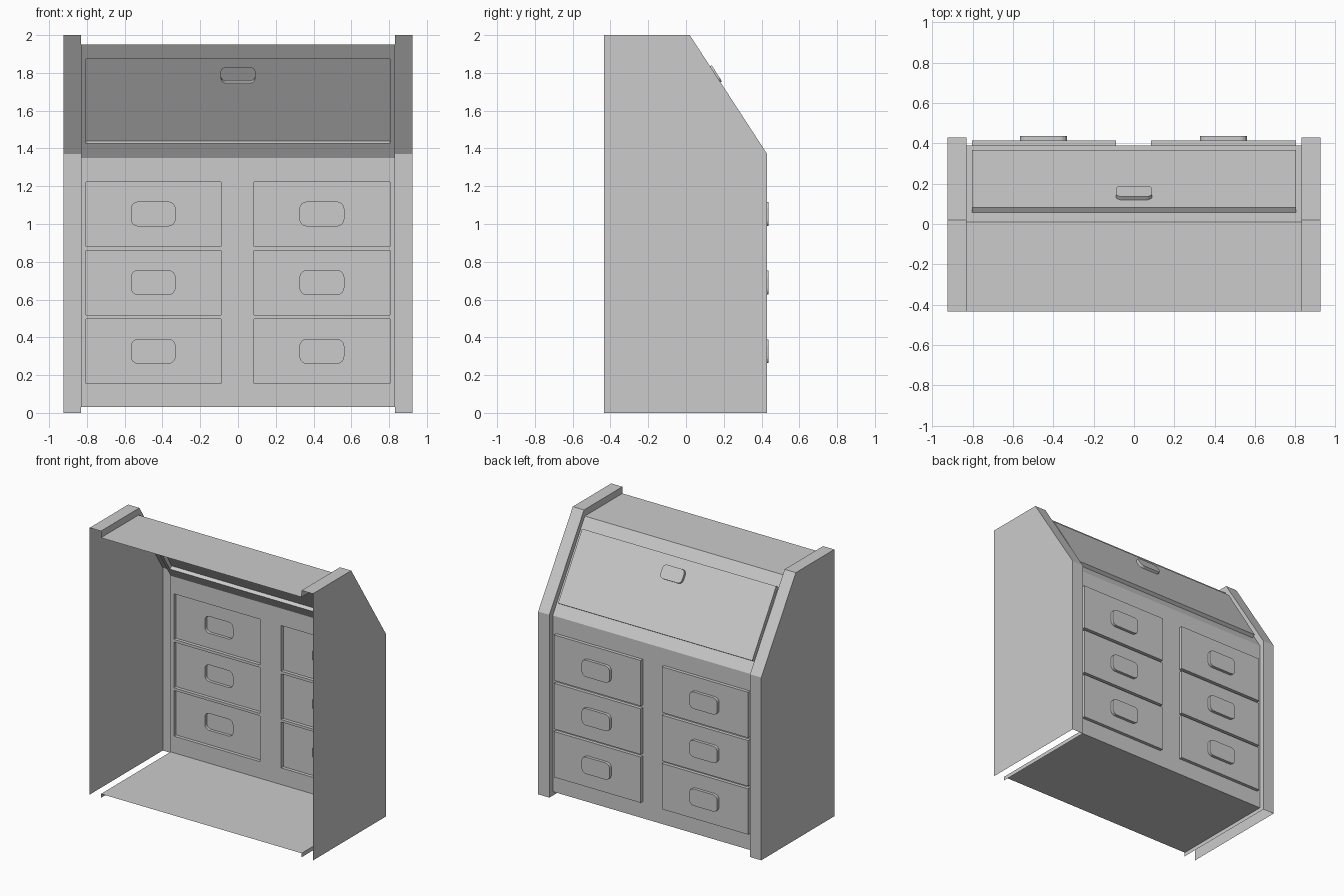
import bpy, bmesh, math
from mathutils import Vector

if "Cube" in bpy.data.objects:
    bpy.data.objects.remove(bpy.data.objects["Cube"])


def finish(bm, name):
    me = bpy.data.meshes.new(name)
    bm.to_mesh(me)
    bm.free()
    ob = bpy.data.objects.new(name, me)
    bpy.context.collection.objects.link(ob)
    return ob


def rect(x0, x1, t0, t1, r=0.0, n=4):
    """Rectangle loop, with rounded corners when r > 0."""
    if not r:
        return [(x0, t0), (x1, t0), (x1, t1), (x0, t1)]
    pts = []
    corners = [(x1 - r, t0 + r, -90), (x1 - r, t1 - r, 0), (x0 + r, t1 - r, 90), (x0 + r, t0 + r, 180)]
    for cx, ct, a in corners:
        for i in range(n + 1):
            w = math.radians(a + 90 * i / n)
            pts.append((cx + r * math.cos(w), ct + r * math.sin(w)))
    return pts


def raised_panel(name, frame, loop, holes, base, depth):
    """Open-backed plate: face with holes at base+depth, walls back to base."""
    origin, up, out = frame

    def place(p, d):
        return origin + Vector((p[0], 0, 0)) + up * p[1] + out * d

    bm = bmesh.new()
    edges = []
    front = None
    for pts in [loop] + holes:
        vs = [bm.verts.new(place(p, base + depth)) for p in pts]
        front = front or vs
        edges += [bm.edges.new((vs[i], vs[i - 1])) for i in range(len(vs))]
    if holes:
        bmesh.ops.triangle_fill(bm, edges=edges, use_beauty=True)
    else:
        bm.faces.new(front)
    bm.normal_update()
    for f in list(bm.faces):
        if f.normal.dot(out) < 0:
            f.normal_flip()
    if depth:
        mid = sum((v.co for v in front), Vector()) / len(front)
        back = [bm.verts.new(place(p, base)) for p in loop]
        for i in range(len(loop)):
            f = bm.faces.new((front[i - 1], front[i], back[i], back[i - 1]))
            f.normal_update()
            if f.normal.dot(f.calc_center_median() - mid) < 0:
                f.normal_flip()
    return finish(bm, name)


# profiles in (y, z), running from the open back round the drawer side
outer = [(-.435, 0), (.43, 0), (.43, 1.37), (.02, 2), (-.435, 2)]
inner = [(-.435, .03), (.39, .03), (.39, 1.35), (.01, 1.95), (-.435, 1.95)]
XI, XO = .832, .925

# side panels: outer sheet, edge strip and inner lip
for s, side in ((-1, "left"), (1, "right")):
    bm = bmesh.new()
    a = [bm.verts.new((s * XO, y, z)) for y, z in outer]
    b = [bm.verts.new((s * XI, y, z)) for y, z in outer]
    c = [bm.verts.new((s * XI, y, z)) for y, z in inner]
    faces = [bm.faces.new(a)]
    for i in range(4):
        if i:
            faces.append(bm.faces.new((a[i + 1], a[i], b[i], b[i + 1])))
        faces.append(bm.faces.new((b[i + 1], b[i], c[i], c[i + 1])))
    if s < 0:
        bmesh.ops.reverse_faces(bm, faces=faces)
    finish(bm, side + "_side_panel")

# floor and top sheets
for name, (y0, y1, z, flip) in {"floor": (-.435, .39, .03, True), "top": (-.435, .01, 1.95, False)}.items():
    bm = bmesh.new()
    f = bm.faces.new([bm.verts.new(p) for p in ((-XI, y0, z), (XI, y0, z), (XI, y1, z), (-XI, y1, z))])
    if flip:
        f.normal_flip()
    finish(bm, name)

# drawer front frame with six openings, drawers and handles
front = (Vector((0, .39, 0)), Vector((0, 0, 1)), Vector((0, 1, 0)))
rows = [(.155, .498, .263), (.517, .86, .627), (.88, 1.222, .99)]
cols = [(-.805, -.09, -.565), (.085, .805, .328)]
openings = []
for x0, x1, hx in cols:
    for z0, z1, hz in rows:
        box = rect(x0, x1, z0, z1)
        grip = rect(hx, hx + .232, hz, hz + .126, .035)
        openings.append(box)
        raised_panel("drawer", front, box, [grip], 0, .025)
        raised_panel("drawer_handle", front, grip, [], .025, .022)
raised_panel("drawer_frame", front, rect(-XI, XI, .03, 1.35), openings, 0, 0)

# sloped frame with the writing lid and its handle
up = Vector((0, -.38, .6))
length = up.length
slope = (Vector((0, .39, 1.35)), up.normalized(), Vector((0, .6, .38)).normalized())
lid = rect(-.805, .805, .089, .621)
grip = rect(-.09, .09, .45, .55, .03)
raised_panel("lid_frame", slope, rect(-XI, XI, 0, length), [lid], 0, 0)
raised_panel("lid", slope, lid, [grip], 0, .028)
raised_panel("lid_handle", slope, grip, [], .028, .02)
